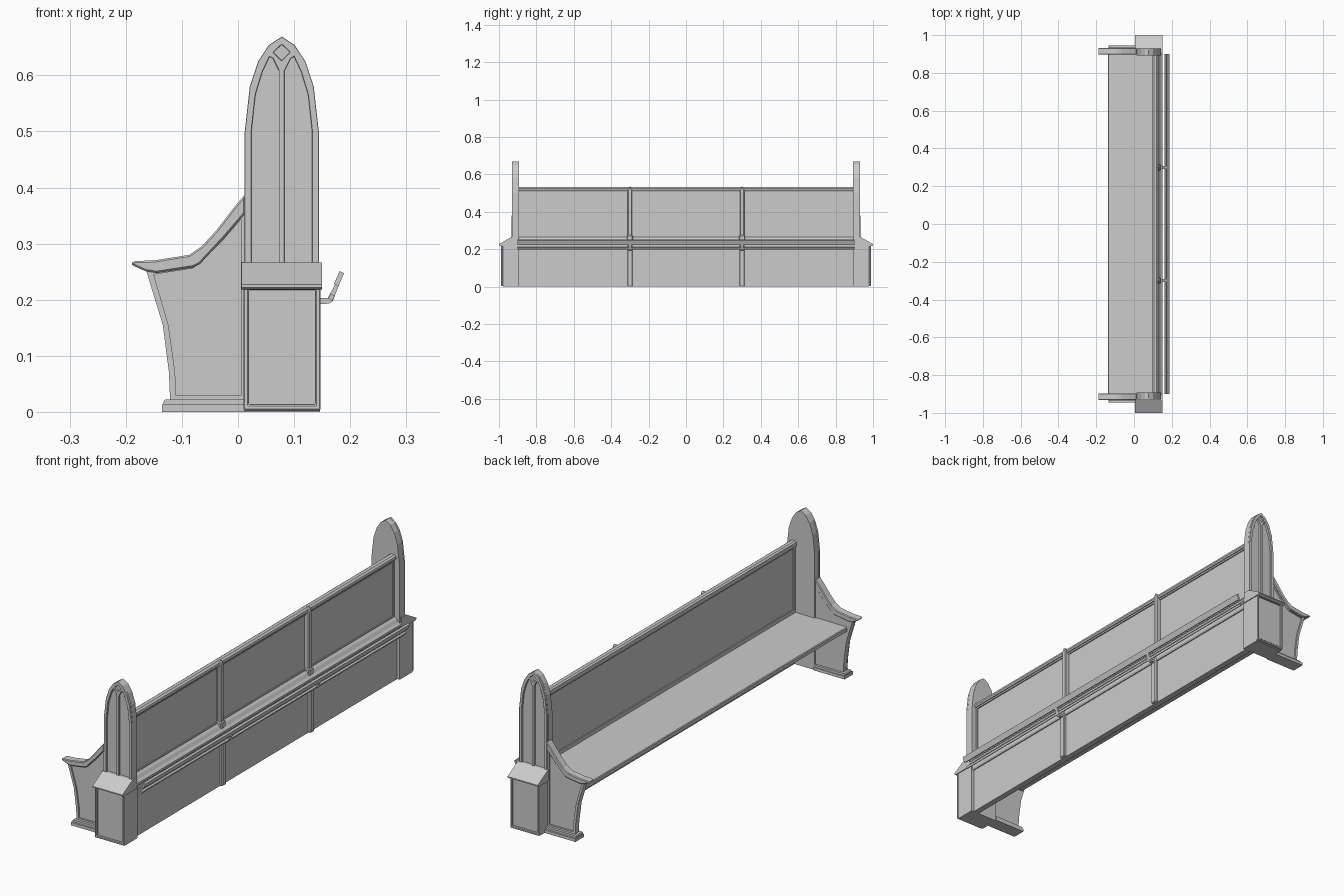
import bpy, bmesh
from mathutils import Matrix

if "Cube" in bpy.data.objects:
    bpy.data.objects.remove(bpy.data.objects["Cube"])

# Axis 'Y': loops are (x, z) extruded along y.  Axis 'X': loops are (y, z) extruded along x.
FRAMES = {'Y': Matrix(((1, 0, 0, 0), (0, 0, 1, 0), (0, 1, 0, 0), (0, 0, 0, 1))),
          'X': Matrix(((0, 0, 1, 0), (1, 0, 0, 0), (0, 1, 0, 0), (0, 0, 0, 1)))}


def plate(name, loops, a, b, axis='Y', mirror=False, bevel=0):
    """Extrude an outline (first loop) with holes (other loops) from a to b."""
    cu = bpy.data.curves.new(name, 'CURVE')
    cu.dimensions = '2D'
    cu.fill_mode = 'BOTH'
    cu.extrude = (b - a) / 2
    for loop in loops:
        sp = cu.splines.new('POLY')
        sp.points.add(len(loop) - 1)
        for p, (u, v) in zip(sp.points, loop):
            p.co = (u, v, 0, 1)
        sp.use_cyclic_u = True
    tmp = bpy.data.objects.new(name + "_tmp", cu)
    bpy.context.collection.objects.link(tmp)
    me = bpy.data.meshes.new_from_object(
        tmp.evaluated_get(bpy.context.evaluated_depsgraph_get()))
    bpy.data.objects.remove(tmp)
    bpy.data.curves.remove(cu)
    bm = bmesh.new()
    bm.from_mesh(me)
    bm.transform(FRAMES[axis] @ Matrix.Translation((0, 0, (a + b) / 2)))
    bmesh.ops.remove_doubles(bm, verts=bm.verts, dist=1e-5)
    bmesh.ops.dissolve_limit(bm, angle_limit=0.01, verts=bm.verts, edges=bm.edges)
    bmesh.ops.recalc_face_normals(bm, faces=bm.faces)
    for f in bm.faces:
        f.smooth = False
    bm.to_mesh(me)
    bm.free()
    me.name = name
    ob = bpy.data.objects.new(name, me)
    bpy.context.collection.objects.link(ob)
    if bevel:
        m = ob.modifiers.new("bevel", 'BEVEL')
        m.width, m.segments = bevel, 1
    if mirror:
        m = ob.modifiers.new("mirror", 'MIRROR')
        m.use_axis = (False, True, False)
    return ob


def rect(u0, u1, v0, v1):
    return [(u0, v0), (u1, v0), (u1, v1), (u0, v1)]


def symmetric(half, c):
    return half + [(2 * c - u, v) for u, v in reversed(half) if abs(u - c) > 1e-6]


# Pointed arch ends: solid slab plus raised tracery with lancets and a diamond
C = 0.078
arch = symmetric([(.012, .23), (.012, .5), (.021, .58), (.036, .625), (.055, .654), (C, .669)], C)
plate("arch_slab", [arch], .892, .92, mirror=True)
lancet = [(.024, .24), (.024, .5), (.031, .565), (.043, .605), (.056, .633),
          (.062, .630), (.073, .608), (.073, .24)]
lancet_r = [(2 * C - u, v) for u, v in lancet]
diamond = [(C, .626), (C + .015, .641), (C, .655), (C - .015, .641)]
plate("arch_tracery", [arch, lancet, lancet_r, diamond], .92, .93, mirror=True, bevel=.002)

# Buttress boxes outside the arches, with framed panel and sloped cap
plate("end_post", [rect(.012, .146, 0, .235)], .892, .978, mirror=True)
plate("end_post_frame", [rect(.010, .147, .003, .225), rect(.019, .138, .013, .217)],
      .978, .988, mirror=True, bevel=.002)
plate("end_post_cap", [[(.9, .218), (.992, .218), (1, .222), (1, .227), (.932, .266), (.9, .266)]],
      .006, .15, axis='X', mirror=True)

# Arm panel, its frame and curved arm rest
arm_top = [(.013, .37), (-.03, .318), (-.08, .27), (-.155, .255)]
plate("arm_panel", [[(.013, .02), (-.119, .02), (-.122, .07), (-.133, .155), (-.162, .25)]
                    + arm_top[::-1]], .9, .919, mirror=True)
plate("arm_frame", [[(.013, .018), (-.121, .018), (-.123, .07), (-.134, .155), (-.163, .25)]
                    + arm_top[::-1],
                    [(.005, .03), (-.111, .03), (-.112, .07), (-.124, .155), (-.15, .245),
                     (-.08, .256), (-.03, .302), (.005, .343)]], .919, .926, mirror=True)
plate("arm_rest", [[(.013, .388), (-.005, .367), (-.04, .322), (-.065, .295), (-.087, .28),
                    (-.15, .27), (-.185, .269), (-.191, .264), (-.185, .26), (-.165, .251),
                    (-.145, .248), (-.08, .258), (-.068, .264), (-.025, .31), (.013, .354)]],
      .897, .932, mirror=True, bevel=.003)

# Stepped foot under the arm
plate("foot_base", [rect(-.135, .013, 0, .013)], .887, .945, mirror=True)
plate("foot_step", [[(-.133, .013), (.013, .013), (.013, .022), (-.13, .022), (-.133, .018)]],
      .89, .937, mirror=True)

# Seat board
plate("seat", [[(-.138, .204), (.11, .206), (.11, .224), (-.135, .221), (-.138, .218)]], -.9, .9)

# Backrest and lower wall
plate("back_panel", [rect(.107, .117, .22, .52)], -.9, .9)
plate("back_front_frame", [rect(-.9, .9, .224, .52), rect(-.88, .88, .24, .503)],
      .102, .107, axis='X')
holes = [rect(-.884, -.313, .27, .503), rect(-.287, .287, .27, .503), rect(.313, .884, .27, .503)]
plate("back_rear_frame", [rect(-.9, .9, .24, .52)] + holes, .117, .122, axis='X')
plate("top_rail", [[(.098, .51), (.126, .51), (.13, .517), (.128, .526), (.12, .532),
                    (.105, .532), (.098, .527)]], -.897, .897)
plate("lower_wall", [rect(.108, .134, 0, .25)], -.9, .9)
plate("lower_top_rail", [[(.134, .2), (.138, .2), (.142, .206), (.142, .222), (.134, .222)]], -.9, .9)
plate("middle_ledge", [[(.11, .222), (.142, .222), (.15, .229), (.15, .238), (.14, .246),
                        (.132, .258), (.122, .266), (.11, .266)]], -.9, .9)

# Rear pilasters, book rail brackets
for i, y in enumerate((-.3, .3), 1):
    plate(f"upper_pilaster_{i}", [[(y - .012, .25), (y + .012, .25), (y + .012, .517),
                                   (y, .538), (y - .012, .517)]], .115, .136, axis='X', bevel=.004)
    plate(f"pilaster_plinth_{i}", [rect(y - .016, y + .016, .245, .275)], .115, .142, axis='X', bevel=.004)
    plate(f"lower_pilaster_{i}", [rect(y - .014, y + .014, 0, .222)], .13, .146, axis='X', bevel=.004)
    plate(f"rail_bracket_{i}", [[(.13, .192), (.162, .193), (.169, .198), (.18, .226), (.174, .229),
                                 (.16, .203), (.13, .203)]], y - .008, y + .008)

# Slanted book rail, with slim lower bar
plate("book_rail", [[(.171, .228), (.179, .224), (.189, .247), (.181, .251)]], -.9, .9)
plate("book_rail_bar", [[(.161, .202), (.168, .198), (.172, .207), (.165, .211)]], -.9, .9)
